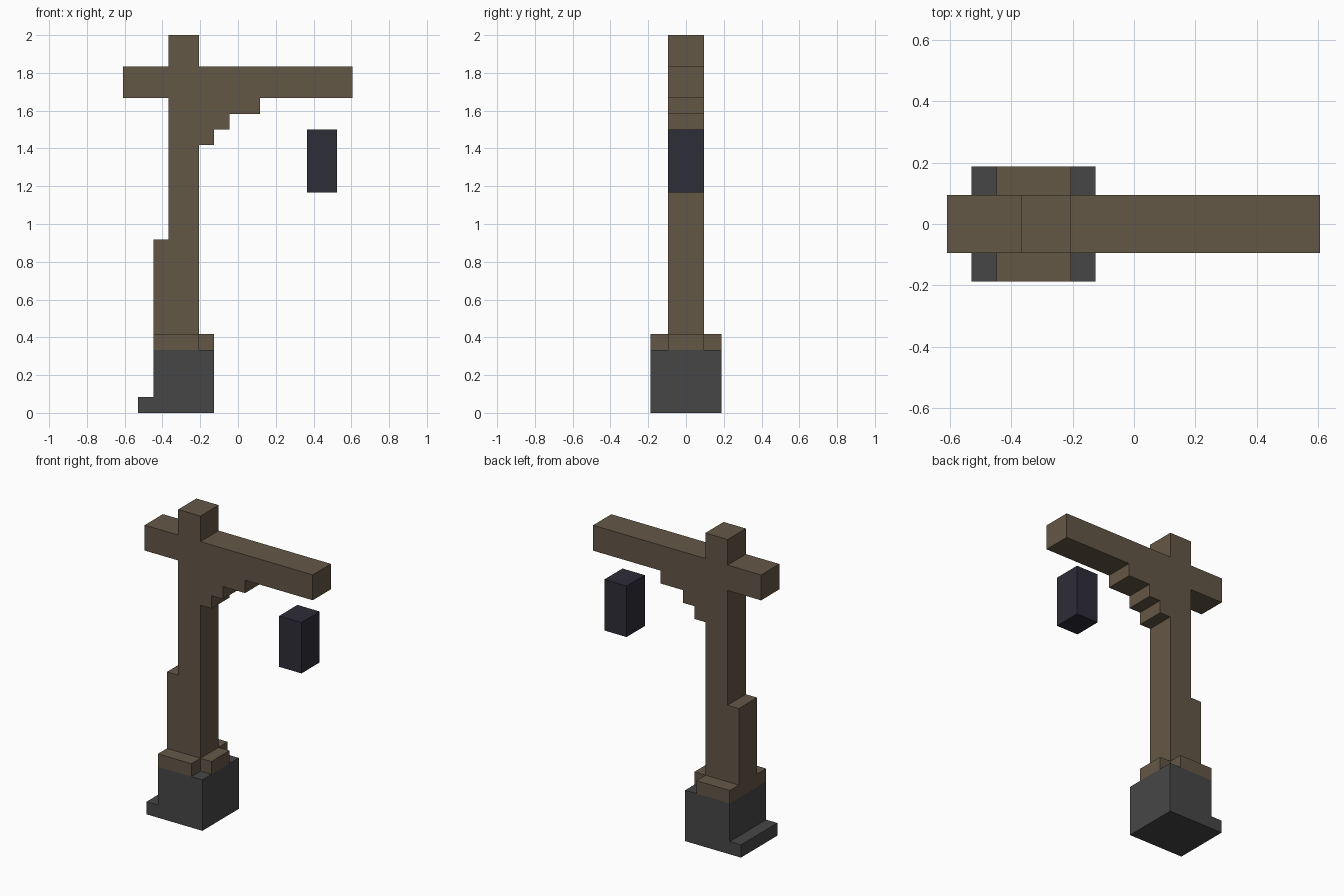
import bpy
import bmesh

if "Cube" in bpy.data.objects:
    bpy.data.objects.remove(bpy.data.objects["Cube"])


def material(name, rgb):
    mat = bpy.data.materials.new(name)
    mat.diffuse_color = (*rgb, 1.0)
    mat.use_nodes = True
    mat.node_tree.nodes["Principled BSDF"].inputs["Base Color"].default_value = mat.diffuse_color
    return mat


WOOD = material("brown wood", (0.127, 0.095, 0.061))
STONE = material("dark grey stone", (0.062, 0.062, 0.062))
IRON = material("blue black iron", (0.027, 0.026, 0.039))


def extrude_profile(name, points, y0, y1, mat):
    """Extrude an x/z outline from y0 to y1."""
    bm = bmesh.new()
    face = bm.faces.new([bm.verts.new((x, y0, z)) for x, z in points])
    result = bmesh.ops.extrude_face_region(bm, geom=[face])
    verts = [v for v in result["geom"] if isinstance(v, bmesh.types.BMVert)]
    bmesh.ops.translate(bm, verts=verts, vec=(0, y1 - y0, 0))
    bmesh.ops.recalc_face_normals(bm, faces=bm.faces)
    mesh = bpy.data.meshes.new(name)
    bm.to_mesh(mesh)
    bm.free()
    mesh.materials.append(mat)
    obj = bpy.data.objects.new(name, mesh)
    bpy.context.collection.objects.link(obj)
    return obj


def rect(x0, x1, z0, z1):
    return [(x0, z0), (x1, z0), (x1, z1), (x0, z1)]


HALF = 0.094   # half depth of the post, beam and lantern
WIDE = 0.188   # half depth of the base

# Post, cross beam, stepped bracket, rear brace and right foot plate
frame = [
    (-0.448, 0.333), (-0.126, 0.333), (-0.126, 0.417), (-0.206, 0.417),
    (-0.206, 1.417), (-0.126, 1.417), (-0.126, 1.5), (-0.044, 1.5),
    (-0.044, 1.583), (0.117, 1.583), (0.117, 1.667), (0.606, 1.667),
    (0.606, 1.833), (-0.206, 1.833), (-0.206, 2.0), (-0.367, 2.0),
    (-0.367, 1.833), (-0.609, 1.833), (-0.609, 1.667), (-0.367, 1.667),
    (-0.367, 0.917), (-0.448, 0.917),
]
extrude_profile("post_and_beam", frame, -HALF, HALF, WOOD)

# Wooden collars either side of the post
for name, y0, y1 in (("front_collar", -WIDE, -HALF), ("back_collar", HALF, WIDE)):
    extrude_profile(name, rect(-0.448, -0.206, 0.333, 0.417), y0, y1, WOOD)

# Stone base with a low step on the left
base = [(-0.529, 0), (-0.126, 0), (-0.126, 0.333), (-0.448, 0.333),
        (-0.448, 0.083), (-0.529, 0.083)]
extrude_profile("stone_base", base, -WIDE, WIDE, STONE)

# Lantern floating below the beam
extrude_profile("lantern", rect(0.364, 0.525, 1.167, 1.5), -HALF, HALF, IRON)
